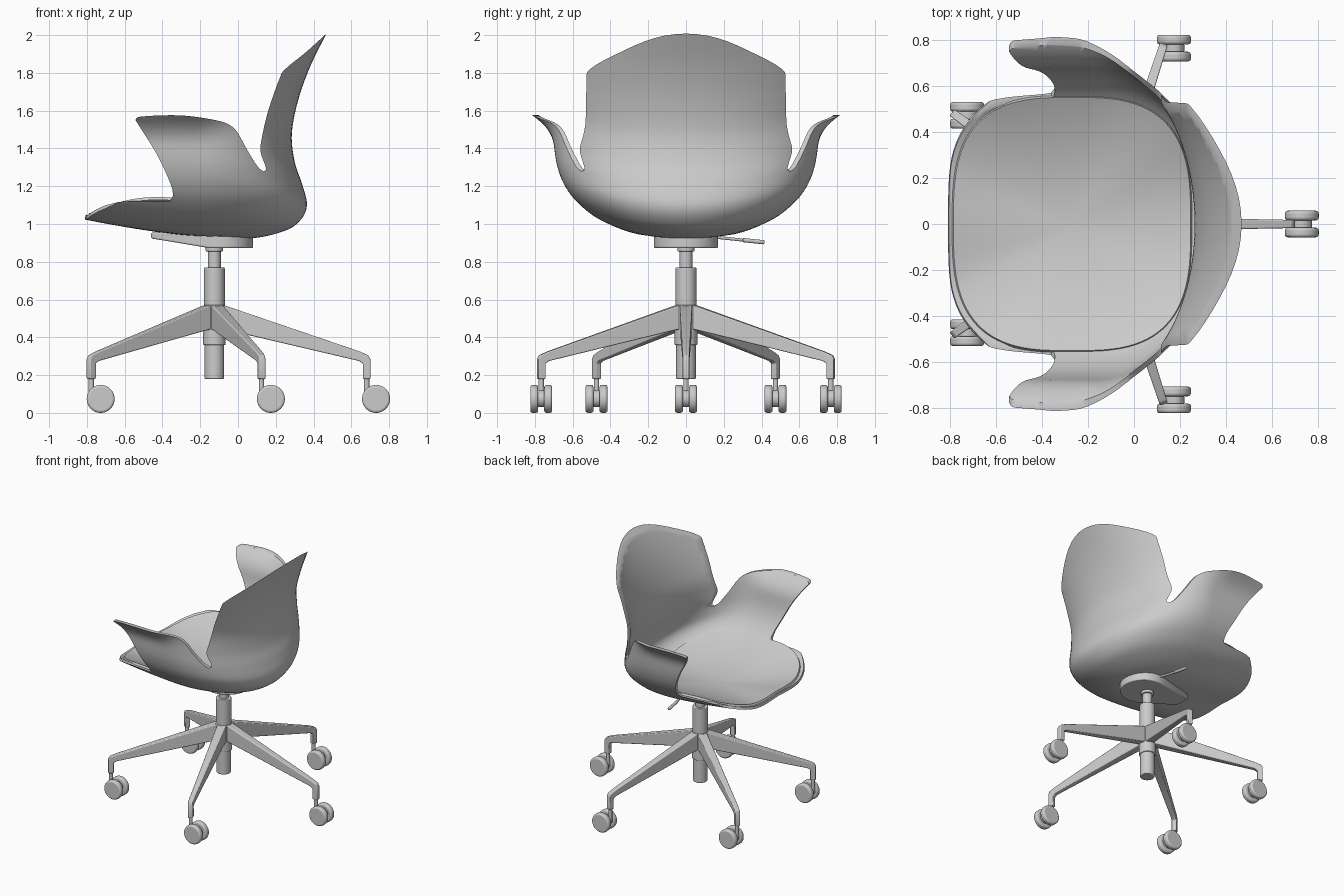
import bpy, bmesh, math
from mathutils import Vector, Matrix
from mathutils.bvhtree import BVHTree

if "Cube" in bpy.data.objects:
    bpy.data.objects.remove(bpy.data.objects["Cube"])

grey = bpy.data.materials.new("plain_grey")
grey.use_nodes = True
COLOUR = (0.6, 0.6, 0.6, 1)
grey.diffuse_color = COLOUR
grey.node_tree.nodes["Principled BSDF"].inputs["Base Color"].default_value = COLOUR

AXIS = -0.125  # x of the gas column


def clamp(v):
    return max(0.0, min(1.0, v))


def spline(points, t):
    """Catmull-Rom through tuples, t counted in points."""
    n = len(points) - 1
    i = min(int(t), n - 1)
    f = t - i
    a, b, c, d = (Vector(points[max(0, min(n, k))]) for k in (i - 1, i, i + 1, i + 2))
    return 0.5 * (2 * b + (c - a) * f + (2 * a - 5 * b + 4 * c - d) * f**2
                  + (3 * b - a - 3 * c + d) * f**3)


def make(name, bm, bevel=0, angle=35):
    mesh = bpy.data.meshes.new(name)
    bm.to_mesh(mesh)
    bm.free()
    obj = bpy.data.objects.new(name, mesh)
    bpy.context.collection.objects.link(obj)
    mesh.materials.append(grey)
    if bevel:
        mod = obj.modifiers.new("soft_edges", 'BEVEL')
        mod.width, mod.segments, mod.limit_method = bevel, 3, 'ANGLE'
    smooth(obj, angle)
    return obj


def smooth(obj, angle=35):
    bpy.ops.object.select_all(action='DESELECT')
    obj.select_set(True)
    bpy.context.view_layer.objects.active = obj
    bpy.ops.object.shade_smooth_by_angle(angle=math.radians(angle))


def rod(name, start, end, radius, bevel=0.005, sides=32):
    start, end = Vector(start), Vector(end)
    axis = end - start
    bm = bmesh.new()
    turn = axis.to_track_quat('Z', 'Y').to_matrix().to_4x4()
    bmesh.ops.create_cone(bm, cap_ends=True, segments=sides, radius1=radius, radius2=radius,
                          depth=axis.length, matrix=Matrix.Translation((start + end) / 2) @ turn)
    return make(name, bm, bevel)


def prism(lower, upper):
    """Solid between two matching outlines."""
    bm = bmesh.new()
    lo, hi = [bm.verts.new(p) for p in lower], [bm.verts.new(p) for p in upper]
    bm.faces.new(lo)
    bm.faces.new(hi)
    for i in range(len(lo)):
        j = (i + 1) % len(lo)
        bm.faces.new((lo[i], lo[j], hi[j], hi[i]))
    bmesh.ops.recalc_face_normals(bm, faces=bm.faces)
    return bm


# Shell levels: side half width, side height, back x, back height
LEVELS = [(0, .93, -.15, .925), (.25, .945, .08, .925), (.45, 1.02, .25, .965),
          (.57, 1.11, .33, 1.02), (.64, 1.2, .365, 1.1), (.68, 1.3, .34, 1.21),
          (.7, 1.42, .3, 1.33), (.715, 1.55, .285, 1.48), (.75, 1.68, .32, 1.66),
          (.78, 1.83, .385, 1.84), (.78, 2.01, .47, 2.01)]


def shell_point(u, w):
    """u: 0 back centre, 1 side, 2 front edge. w: level."""
    b, zs, xb, zb = spline(LEVELS, w)
    if u <= 1:
        c, s = math.cos(u * math.pi / 2), math.sin(u * math.pi / 2)
        x, y, z = -.15 + (xb + .15) * c, b * s, zb * c * c + zs * s * s
    else:
        front = -.81 + .2 * min(1, b / .55) ** 4
        x = -.15 + (front + .15) * (u - 1)
        y = b
        z = zs + .1 * ((-.15 - x) / .66) ** 1.5 * (1 - .4 * b / .55)
    # arm rests curl outward at the top
    lift, ahead = clamp((z - 1.42) / .16), clamp((.05 - x) / .3)
    y += .1 * lift**2 * ahead**2 * (3 - 2 * ahead)
    return x, y, z


bm = bmesh.new()
AROUND, UP = 44, 60
for side in (1, -1):
    grid = []
    for i in range(AROUND + 1):
        row = []
        for j in range(UP + 1):
            x, y, z = shell_point(2 * i / AROUND, 10 * j / UP)
            row.append(bm.verts.new((x, side * y, z)))
        grid.append(row)
    for i in range(AROUND):
        for j in range(UP):
            bm.faces.new((grid[i][j], grid[i + 1][j], grid[i + 1][j + 1], grid[i][j + 1]))
bmesh.ops.remove_doubles(bm, verts=bm.verts, dist=1e-4)
bmesh.ops.recalc_face_normals(bm, faces=bm.faces)
bm.normal_update()
if min(bm.faces, key=lambda f: f.calc_center_median().z).normal.z > 0:
    bmesh.ops.reverse_faces(bm, faces=bm.faces)
tree = BVHTree.FromBMesh(bm)
shell = make("seat_shell", bm)

# Side outline that trims back, arm rests and seat out of the tub
OUTLINE = [(.5, 2.035), (.46, 2), (.36, 1.91), (.25, 1.82), (.22, 1.77), (.16, 1.6),
           (.125, 1.45), (.12, 1.38), (.147, 1.3), (.14, 1.28), (.125, 1.285), (.1, 1.31),
           (.05, 1.39), (0, 1.48), (-.04, 1.522), (-.12, 1.55), (-.3, 1.575), (-.5, 1.57),
           (-.54, 1.555), (-.53, 1.53), (-.43, 1.37), (-.36, 1.22), (-.345, 1.16),
           (-.355, 1.13), (-.39, 1.12), (-.6, 1.12), (-.72, 1.095), (-.9, 1.06)]
steps = 4 * (len(OUTLINE) - 1)
trim = [tuple(spline(OUTLINE, k / 4)) for k in range(steps + 1)]
trim += [(-.9, .8), (.7, .8), (.7, 2.035)]
cutter = make("trim_cutter", prism([(x, -1, z) for x, z in trim], [(x, 1, z) for x, z in trim]))
cutter.hide_render = True

mod = shell.modifiers.new("thickness", 'SOLIDIFY')
mod.thickness, mod.offset = .02, -1
mod = shell.modifiers.new("trim", 'BOOLEAN')
mod.operation, mod.object, mod.solver = 'INTERSECT', cutter, 'EXACT'
bpy.context.view_layer.objects.active = shell
for name in ("thickness", "trim"):
    bpy.ops.object.modifier_apply(modifier=name)
bpy.data.objects.remove(cutter)
smooth(shell, 40)

# Seat pad resting in the shell
bm = bmesh.new()
RINGS, SIDES = [.15, .3, .45, .6, .75, .88, .96, .985, 1], 96
centre = bm.verts.new((-.27, 0, .995))
previous = None
for r in RINGS:
    ring = []
    for k in range(SIDES):
        a = 2 * math.pi * k / SIDES
        c, s = math.cos(a), math.sin(a)
        x = math.copysign(abs(c) ** (2 / 3), c) * .525
        y = math.copysign(abs(s) ** (2 / 3), s) * .56
        hit = tree.ray_cast(Vector((-.27 + x, y, 0)), Vector((0, 0, 1)))[0]
        rim = (hit.z if hit else 1.02) + .035
        z = .995 + (rim - .995) * r * r - (.02 if r == 1 else 0)
        ring.append(bm.verts.new((-.27 + x * r, y * r, z)))
    for k in range(SIDES):
        n = (k + 1) % SIDES
        if previous:
            bm.faces.new((previous[k], ring[k], ring[n], previous[n]))
        else:
            bm.faces.new((centre, ring[k], ring[n]))
    previous = ring
make("seat_pad", bm, angle=60)

# Tilt mechanism: rounded wedge narrowing to the front
plan = []
for k in range(25):
    a = math.radians(-110 + 220 * k / 24)
    plan.append((-.09 + .17 * math.cos(a), .17 * math.sin(a)))
plan += [(-.44, .07), (-.46, .05), (-.46, -.05), (-.44, -.07)]
make("tilt_mechanism", prism([(x, y, .872 + .2 * max(0, -.2 - x)) for x, y in plan],
                             [(x, y, .955) for x, y in plan]), .008)
rod("tilt_lever", (-.1, .1, .936), (-.13, .3, .915), .008)
rod("lever_grip", (-.13, .3, .915), (-.14, .415, .903), .011)

# Gas column
for name, low, high, radius in (("column_foot", .18, .37, .052), ("column_hub", .36, .57, .06),
                                ("column_sleeve", .55, .77, .055), ("column_piston", .76, .88, .034),
                                ("column_collar", .855, .88, .046)):
    rod(name, (AXIS, 0, low), (AXIS, 0, high), radius)

# Five legs with twin wheel casters, all trailing toward +x
LEG = [(.02, .57), (.06, .567), (.77, .325), (.815, .305), (.826, .285), (.826, .18),
       (.786, .18), (.786, .262), (.765, .275), (.06, .44), (.02, .44)]
for n in range(5):
    spin = Matrix.Translation((AXIS, 0, 0)) @ Matrix.Rotation(n * math.tau / 5, 4, 'Z')
    sides = []
    for side in (-1, 1):
        sides.append([spin @ Vector((r, side * (.034 - .016 * r / .8), z)) for r, z in LEG])
    make(f"leg_{n + 1}", prism(*sides), .006)
    foot = spin @ Vector((.806, 0, 0))
    x, y = foot.x, foot.y
    rod(f"caster_stem_{n + 1}", (x, y, .07), (x, y, .2), .014)
    hub = x + .05
    rod(f"caster_body_{n + 1}", (hub, y - .018, .075), (hub, y + .018, .075), .045)
    for label, side in (("a", -1), ("b", 1)):
        rod(f"wheel_{n + 1}{label}", (hub, y + side * .016, .074),
            (hub, y + side * .058, .074), .074, .012, 40)
